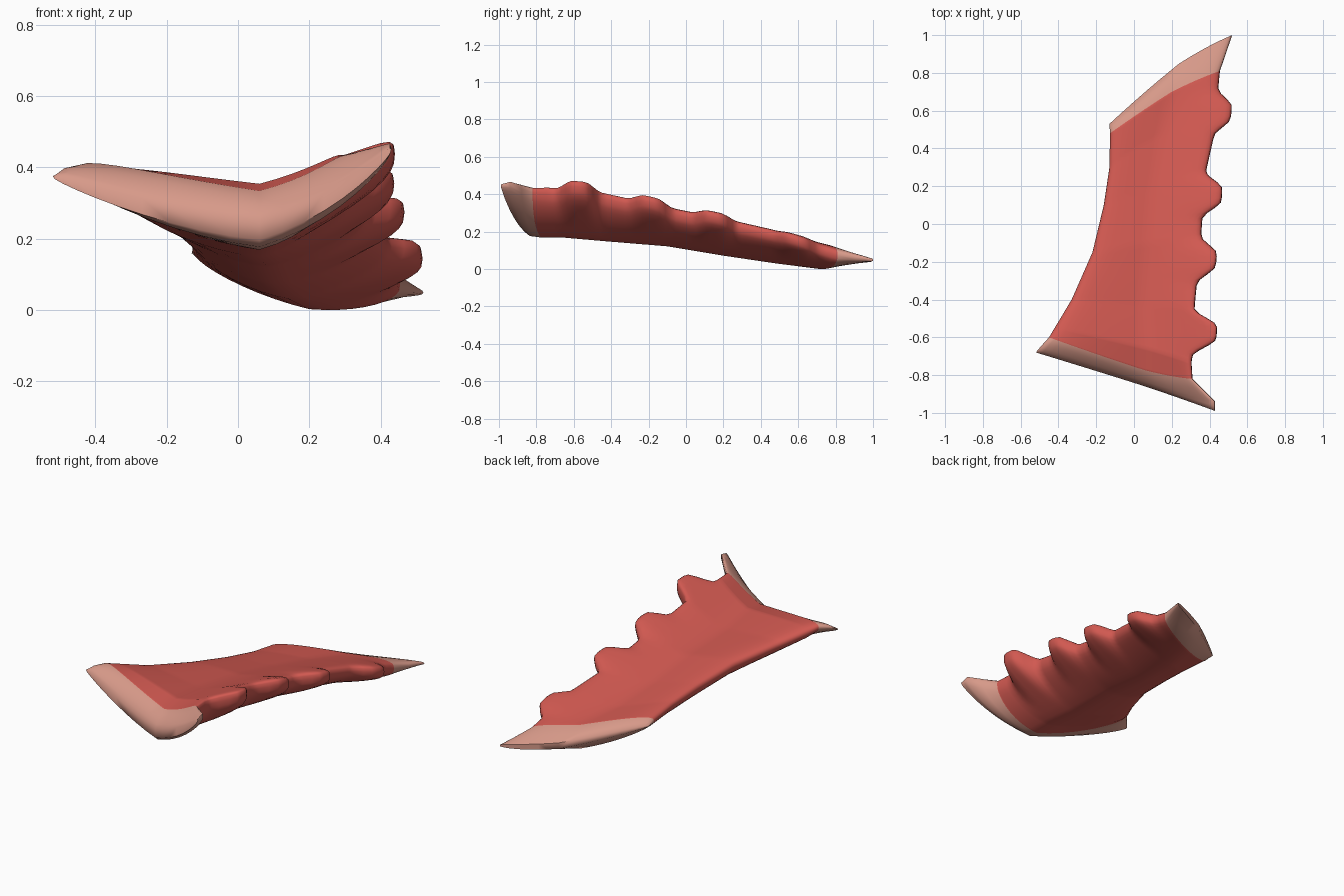
import bpy, bmesh, math
from mathutils import Vector

if "Cube" in bpy.data.objects:
    bpy.data.objects.remove(bpy.data.objects["Cube"])


def material(name, rgb):
    m = bpy.data.materials.new(name)
    m.diffuse_color = (*rgb, 1)
    m.use_nodes = True
    m.node_tree.nodes["Principled BSDF"].inputs["Base Color"].default_value = m.diffuse_color
    return m


RED = material("red meat", (0.64, 0.10, 0.082))
PALE = material("pale fat", (0.68, 0.32, 0.25))

# Slab stations, front to back: left edge, middle, right edge, thickness
STATIONS = [
    ((-.52, -.68, .375), (.06, -.86, .225), (.43, -.99, .45), .055),
    ((-.495, -.65, .39), (.06, -.835, .235), (.43, -.94, .455), .115),
    ((-.45, -.60, .395), (.06, -.775, .252), (.31, -.82, .41), .165),
    ((-.42, -.55, .375), (.06, -.66, .262), (.305, -.74, .405), .185),
    ((-.33, -.40, .33), (.06, -.43, .237), (.32, -.45, .38), .175),
    ((-.22, -.15, .28), (.08, -.10, .205), (.355, -.08, .295), .165),
    ((-.16, .10, .23), (.10, .20, .15), (.375, .25, .23), .155),
    ((-.13, .30, .195), (.14, .47, .105), (.42, .45, .185), .145),
    ((-.127, .48, .17), (.20, .70, .073), (.455, .81, .075), .14),
    ((-.13, .53, .16), (.24, .85, .065), (.52, 1.0, .05), .035),
]
# Rib stubs on the right edge: y position, reach, upward slope
RIBS = [(-.575, .125, .4), (-.19, .092, .42), (.155, .097, .3), (.59, .082, .15)]
FRONT_PALE, BACK_PALE = 2, len(STATIONS) - 2


def smooth(t):
    t = min(max(t, 0), 1)
    return t * t * (3 - 2 * t)


def rib_push(y):
    push = Vector((0, 0, 0))
    for ry, reach, slope in RIBS:
        a = reach * smooth((.13 - abs(y - ry)) / .10)
        push += Vector((a, 0, a * slope))
    return push


def section(left, mid, right, thick, n=20):
    """Rounded, sagging strip from the left edge to the ribbed right edge."""
    L, M, R = Vector(left), Vector(mid), Vector(right)
    push = rib_push(R.y)
    top, bottom = [], []
    for i in range(n + 1):
        u = (1 - math.cos(math.pi * i / n)) / 2
        curve = L * (2*u-1)*(u-1) + M * 4*u*(1-u) + R * u*(2*u-1)
        line = L.lerp(M, 2*u) if u < .5 else M.lerp(R, 2*u - 1)
        p = (curve + line) / 2 + push * smooth((u - .65) / .35)
        power = .42 if u < .5 else .32
        h = Vector((0, 0, thick / 2 * abs(math.sin(math.pi * u)) ** power))
        top.append(p + h)
        bottom.append(p - h)
    top[0], top[-1] = L, R + push
    return top + bottom[-2:0:-1]


# Rows along the slab, finely spaced where the ribs flare out
rows, pale = [], []
for k in range(len(STATIONS) - 1):
    middle = FRONT_PALE <= k < BACK_PALE
    steps = 12 if middle else 2
    for s in range(steps):
        t = s / steps
        a, b = STATIONS[k], STATIONS[k + 1]
        pts = [Vector(p).lerp(Vector(q), t) for p, q in zip(a[:3], b[:3])]
        rows.append(section(*pts, a[3] + (b[3] - a[3]) * t))
        pale.append(0 if middle else 1)
rows.append(section(*STATIONS[-1]))

# Skin the rows and cap both ends
bm = bmesh.new()
grid = [[bm.verts.new(p) for p in row] for row in rows]
n = len(grid[0])
for k in range(len(grid) - 1):
    for i in range(n):
        j = (i + 1) % n
        f = bm.faces.new((grid[k][i], grid[k][j], grid[k+1][j], grid[k+1][i]))
        f.material_index = pale[k]
caps = [bm.faces.new(grid[0]), bm.faces.new(grid[-1])]
for f in caps:
    f.material_index = 1
bmesh.ops.triangulate(bm, faces=caps)
bmesh.ops.recalc_face_normals(bm, faces=bm.faces)

# Rest the slab on the ground plane
low = min(v.co.z for v in bm.verts)
bmesh.ops.translate(bm, verts=bm.verts, vec=(0, 0, -low))

mesh = bpy.data.meshes.new("rib_slab")
bm.to_mesh(mesh)
bm.free()
slab = bpy.data.objects.new("rib_slab", mesh)
bpy.context.collection.objects.link(slab)
mesh.materials.append(RED)
mesh.materials.append(PALE)
bpy.context.view_layer.objects.active = slab
slab.select_set(True)
bpy.ops.object.shade_smooth_by_angle(angle=math.radians(65))
